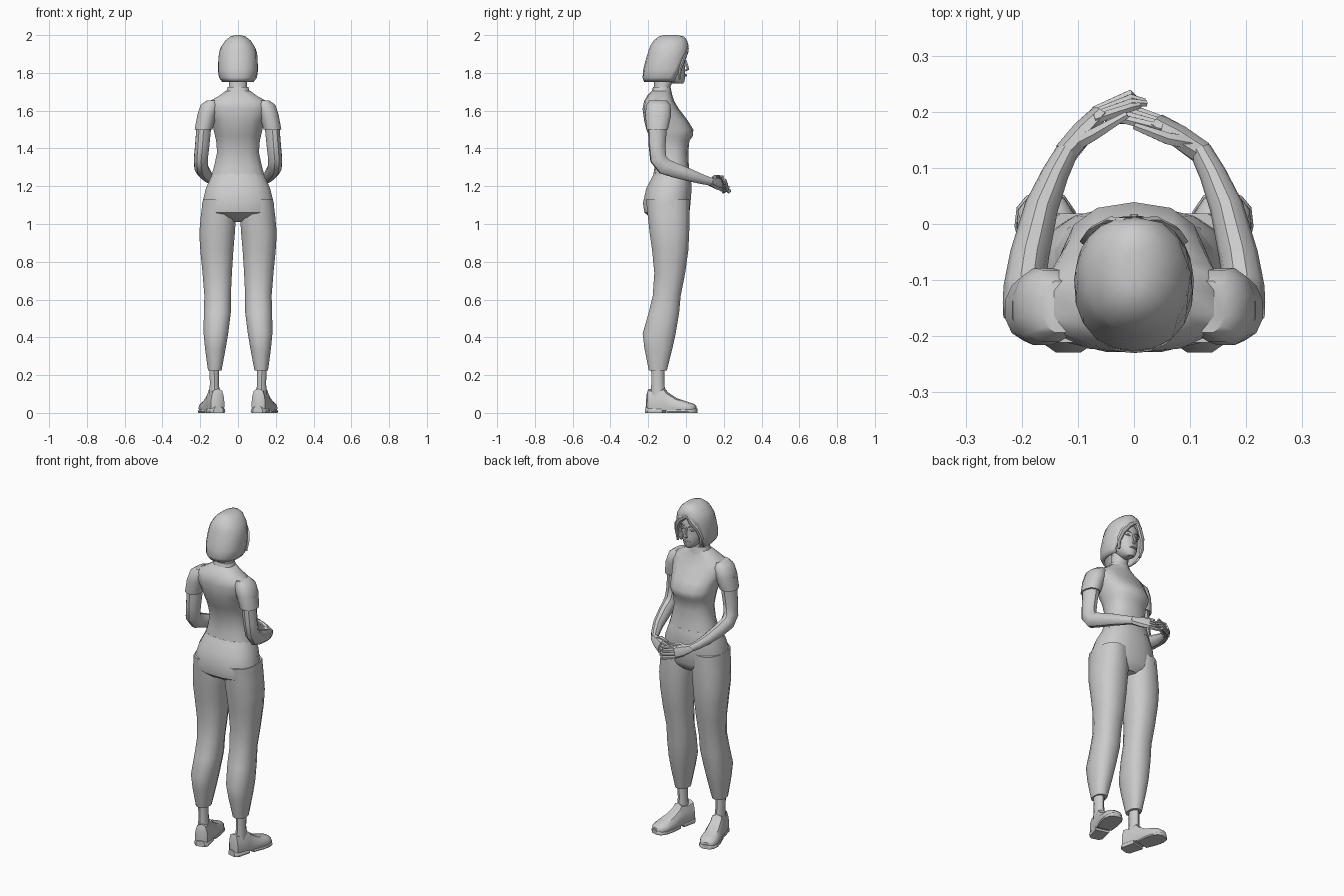
import bpy, bmesh
from math import sin, cos, pi, radians, copysign
from mathutils import Vector, Matrix


def skin(name, rings, closed=True, caps=True, angle=38, mat=None):
    """Bridge equal-length rings of points into one mesh object."""
    bm = bmesh.new()
    vs = [[bm.verts.new(p) for p in r] for r in rings]
    n = len(rings[0])
    for a, b in zip(vs, vs[1:]):
        for i in range(n if closed else n - 1):
            j = (i + 1) % n
            bm.faces.new((a[i], a[j], b[j], b[i]))
    if caps:
        bm.faces.new(vs[0])
        bm.faces.new(vs[-1])
    if mat:
        bm.transform(mat)
    bmesh.ops.remove_doubles(bm, verts=bm.verts, dist=0.0005)
    bmesh.ops.recalc_face_normals(bm, faces=bm.faces)
    me = bpy.data.meshes.new(name)
    bm.to_mesh(me)
    bm.free()
    for p in me.polygons:
        p.use_smooth = True
    me.set_sharp_from_angle(angle=radians(angle))
    ob = bpy.data.objects.new(name, me)
    bpy.context.collection.objects.link(ob)
    return ob


def se(v, e):
    return copysign(abs(v) ** (2 / e), v)


def box_ring(z, x0, x1, y0, y1, n=14, e=2.4, gap=None):
    """Rounded horizontal ring in a bounding box; gap opens it at the front (+y)."""
    cx, cy, rx, ry = (x0 + x1) / 2, (y0 + y1) / 2, (x1 - x0) / 2, (y1 - y0) / 2
    if gap is None:
        angs = [2 * pi * (i + .5) / n for i in range(n)]
    else:
        l, r = radians(gap[0]), radians(gap[1])
        angs = [pi / 2 + l + (2 * pi - l - r) * i / n for i in range(n + 1)]
    return [Vector((cx + rx * se(cos(a), e), cy + ry * se(sin(a), e), z)) for a in angs]


def loft(name, rows, s=1, **k):
    return skin(name, [box_ring(*r, **k) for r in rows], mat=Matrix.Diagonal((s, 1, 1, 1)))


def sym(name, rows, **k):
    """Loft centred on x = 0 from rows of z, half width, back y, front y."""
    return loft(name, [(z, -w, w, a, b) for z, w, a, b in rows], **k)


def tube(name, path, ref, n=8, s=1):
    """Tube through rows of x, y, z, radius along ref, radius across."""
    pts = [Vector(p[:3]) for p in path]
    rings = []
    for i, p in enumerate(pts):
        t = (pts[min(i + 1, len(pts) - 1)] - pts[max(i - 1, 0)]).normalized()
        u = Vector(ref) - t * t.dot(Vector(ref))
        u.normalize()
        v = t.cross(u)
        rings.append([p + u * path[i][3] * cos(2 * pi * k / n)
                      + v * path[i][4] * sin(2 * pi * k / n) for k in range(n)])
    return skin(name, rings, mat=Matrix.Diagonal((s, 1, 1, 1)))


# shirt body and collar
sym("shirt", [(1.25, .145, -.175, .025), (1.31, .128, -.165, .015), (1.38, .113, -.168, .012),
              (1.44, .118, -.185, .018), (1.465, .124, -.195, .036), (1.50, .132, -.21, .039),
              (1.55, .142, -.222, .008), (1.61, .165, -.23, -.038), (1.65, .155, -.222, -.062),
              (1.68, .10, -.205, -.072), (1.705, .066, -.18, -.08)])
sym("collar", [(1.67, .072, -.19, -.07), (1.725, .056, -.175, -.082)])

# trouser hips
sym("trouser_hips", [(1.265, .138, -.172, .022), (1.24, .15, -.185, .028), (1.19, .172, -.212, .032),
                     (1.11, .193, -.23, .026), (1.06, .192, -.222, .02), (1.035, .15, -.19, .012),
                     (1.01, .06, -.14, -.01)], n=16)

# neck, head and facial features
sym("neck", [(1.66, .06, -.175, -.08), (1.72, .05, -.17, -.083), (1.80, .05, -.165, -.06)], n=10, e=2)
sym("head", [(1.743, .02, -.075, -.015), (1.755, .036, -.10, -.007), (1.785, .057, -.15, -.003),
             (1.82, .07, -.18, -.004), (1.86, .077, -.19, -.006), (1.91, .077, -.18, -.004),
             (1.955, .055, -.15, -.03)], n=16, e=2.1)
tube("nose", [(0, -.005, 1.868, .006, .007), (0, .004, 1.84, .008, .009),
              (0, .010, 1.82, .012, .009), (0, -.004, 1.812, .009, .006)], (1, 0, 0), n=6)
tube("lips", [(-.023, -.008, 1.786, .003, .003), (0, -.002, 1.787, .007, .007),
              (.023, -.008, 1.786, .003, .003)], (0, 0, 1), n=6)
for s in (1, -1):
    tube("eye", [(.018, -.008, 1.856, .003, .003), (.031, -.009, 1.859, .007, .005),
                 (.046, -.016, 1.858, .003, .003)], (0, 0, 1), n=6, s=s)
    tube("eyebrow", [(.014, -.005, 1.877, .003, .003), (.034, -.008, 1.883, .004, .004),
                     (.053, -.02, 1.876, .002, .003)], (0, 0, 1), n=6, s=s)

# bobbed hair, open around the face
hair_rows = [(1.752, .084, -.222, .0, 62, 66), (1.775, .101, -.23, .005, 58, 62),
             (1.82, .107, -.226, .01, 49, 50), (1.87, .105, -.213, .013, 42, 38),
             (1.905, .101, -.202, .015, 30, 22), (1.928, .095, -.195, .015, 12, 5),
             (1.945, .087, -.188, .013, 0, 0), (1.972, .068, -.17, .006, 0, 0),
             (1.992, .042, -.145, -.01, 0, 0), (2.0, .015, -.12, -.045, 0, 0), (2.0, 0, -.09, -.09, 0, 0)]
hair = skin("hair", [box_ring(z, -w, w, a, b, e=2.2, gap=(l, r)) for z, w, a, b, l, r in hair_rows],
            closed=False, caps=False)
mod = hair.modifiers.new("thickness", "SOLIDIFY")
mod.thickness = .012
mod.offset = -1
# swept locks from the parting
for s, k in ((1, 1), (-1, .9)):
    tube("hair_lock", [(-.012 * s, .006, 1.945, .01, .006), (.035 * s * s, .006, 1.915, .017, .008),
                       (.068, -.012, 1.87, .017, .009), (.082, -.03, 1.82, .015, .009),
                       (.078 * k, -.035, 1.765, .008, .006)], (1, 0, .4), n=6, s=s)


def shoe_part(name, rows, s):
    """Loft along the foot from rows of y, half width, base z, top z; toes turned out."""
    prof = [(-.92, 0), (.92, 0), (1, .25), (.94, .6), (.65, .92), (0, 1), (-.65, .92), (-.94, .6), (-1, .25)]
    m = (Matrix.Diagonal((s, 1, 1, 1)) @ Matrix.Translation((.137, -.078, 0))
         @ Matrix.Rotation(radians(-14), 4, 'Z'))
    skin(name, [[Vector((u * w, y, a + v * (b - a))) for u, v in prof] for y, w, a, b in rows], mat=m)


for s in (1, -1):
    # trouser leg
    loft("trouser_leg", [(1.13, .02, .188, -.215, .022), (1.04, .008, .2, -.205, .022),
                         (.95, .014, .208, -.195, .02), (.86, .022, .202, -.182, .015),
                         (.74, .03, .19, -.17, -.002), (.62, .036, .18, -.178, -.026),
                         (.53, .036, .183, -.20, -.034), (.42, .05, .184, -.232, -.052),
                         (.34, .064, .176, -.222, -.07), (.225, .086, .16, -.198, -.1)], s=s, n=12)
    # ankle and shoe
    loft("ankle", [(.27, .098, .156, -.185, -.115), (.16, .1, .15, -.183, -.115),
                   (.07, .092, .155, -.19, -.105)], s=s, n=10, e=2)
    shoe_part("shoe_upper", [(-.132, .022, .012, .1), (-.122, .037, .012, .128), (-.08, .041, .012, .118),
                             (-.035, .042, .012, .132), (-.022, .043, .012, .112), (.03, .05, .012, .078),
                             (.085, .053, .012, .06), (.118, .042, .012, .05), (.134, .02, .012, .038)], s)
    shoe_part("shoe_heel", [(-.136, .026, 0, .035), (-.12, .042, 0, .035), (-.04, .044, 0, .03)], s)
    shoe_part("shoe_sole", [(-.015, .046, 0, .025), (.05, .056, 0, .025), (.09, .056, 0, .025),
                            (.122, .044, 0, .025), (.138, .022, 0, .025)], s)
    # sleeve and arm
    loft("sleeve", [(1.655, .10, .165, -.195, -.1), (1.63, .095, .2, -.212, -.08),
                    (1.58, .112, .216, -.218, -.076), (1.50, .134, .231, -.21, -.094)], s=s, n=12, e=2.2)
    tube("arm", [(.178, -.148, 1.57, .04, .05), (.183, -.152, 1.49, .04, .05), (.19, -.153, 1.41, .039, .045),
                 (.197, -.147, 1.345, .038, .045), (.196, -.115, 1.305, .037, .045),
                 (.186, -.055, 1.283, .035, .04), (.165, .03, 1.255, .03, .033),
                 (.14, .09, 1.235, .024, .026), (.118, .132, 1.224, .02, .022)], (1, .25, 0), n=10, s=s)

# clasped hands: each has a palm, thumb and four fingers
hands = {-1: ((.06, .20), (.005, .222), (-.022, .23), (.012, .185)),
         1: ((.04, .183), (-.015, .2), (-.062, .203), (.0, .165))}
for s, (k, m, t, th) in hands.items():
    mx, my = (.12 + k[0]) / 2, (.13 + k[1]) / 2
    tube("palm", [(.122, .126, 1.224, .021, .022), (mx, my, 1.216, .034, .021),
                  (k[0], k[1], 1.21, .036, .014)], (0, -.3, 1), n=8, s=s)
    for i in range(4):
        dz, dy = .027 - .018 * i, -.014 + .008 * i
        short = (.012, 0, .004, .02)[i]
        tube("finger", [(k[0] + .01, k[1] + dy * .6 - .005, 1.21 + dz, .01, .01),
                        (m[0], m[1] + dy, 1.203 + dz, .0095, .0085),
                        (t[0] + short, t[1] + dy * .5 - .012, 1.193 + dz, .006, .006)], (0, 0, 1), n=6, s=s)
    tube("thumb", [(.1, .145, 1.23, .014, .014), (mx - .02, my - .004, 1.248, .012, .012),
                   (th[0], th[1] + .01, 1.25, .007, .007)], (0, 0, 1), n=6, s=s)
